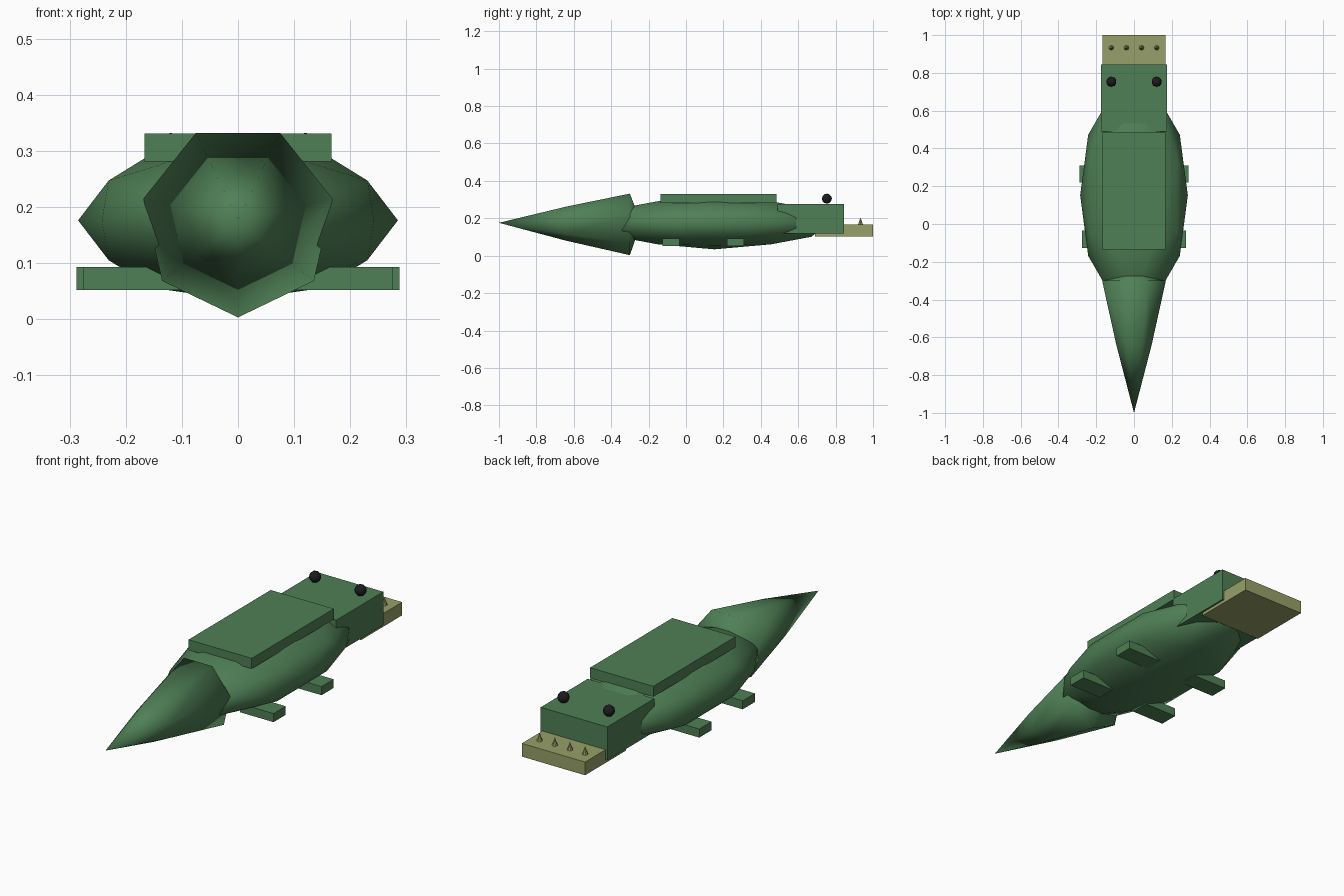
import bpy, bmesh, math
from itertools import product
from mathutils import Vector

cube = bpy.data.objects.get("Cube")
if cube:
    bpy.data.objects.remove(cube, do_unlink=True)


def make_material(name, rgb):
    mat = bpy.data.materials.new(name)
    mat.use_nodes = True
    colour = (*rgb, 1)
    mat.diffuse_color = colour
    bsdf = mat.node_tree.nodes["Principled BSDF"]
    bsdf.inputs["Base Color"].default_value = colour
    bsdf.inputs["Roughness"].default_value = 0.8
    return mat


GREEN = make_material("leaf green", (0.078, 0.215, 0.092))
OLIVE = make_material("pale olive", (0.31, 0.35, 0.14))
BLACK = make_material("black", (0.012, 0.011, 0.013))


def finish(bm, name, mat, smooth=False):
    bmesh.ops.recalc_face_normals(bm, faces=bm.faces)
    for f in bm.faces:
        f.smooth = smooth
    mesh = bpy.data.meshes.new(name)
    bm.to_mesh(mesh)
    bm.free()
    mesh.materials.append(mat)
    obj = bpy.data.objects.new(name, mesh)
    bpy.context.collection.objects.link(obj)
    return obj


def box(name, low, high, mat=GREEN):
    low, high = Vector(low), Vector(high)
    bm = bmesh.new()
    bmesh.ops.create_cube(bm, size=1)
    for v in bm.verts:
        v.co = (low + high) / 2 + v.co * (high - low)
    return finish(bm, name, mat)


# Body: faceted ball with its points on the axes, stretched long and low
phi = (1 + 5 ** 0.5) / 2
points = set()
for shape in ((1, 0, 0), (phi, 1, 0), (phi, phi * phi, 1)):
    for signs in product((1, -1), repeat=3):
        p = [a * s for a, s in zip(shape, signs)]
        for turn in range(3):
            points.add(tuple(p[turn:] + p[:turn]))
bm = bmesh.new()
for p in points:
    n = Vector(p).normalized()
    bm.verts.new((n.x * 0.285, 0.152 + n.y * 0.61, 0.176 + n.z * 0.142))
bmesh.ops.remove_doubles(bm, verts=bm.verts, dist=0.0005)
bmesh.ops.convex_hull(bm, input=bm.verts)
finish(bm, "body", GREEN, smooth=True)

# Tail: seven-sided spike with a slightly domed base
SIDES = 7
bm = bmesh.new()
tip = bm.verts.new((0, -1.0, 0.176))
base = bm.verts.new((0, -0.24, 0.176))
rings = []
for y, radius in ((-0.64, 0.096), (-0.30, 0.173)):
    angles = [-math.pi / 2 + math.tau * i / SIDES for i in range(SIDES)]
    rings.append([bm.verts.new((radius * math.cos(a), y, 0.176 + radius * math.sin(a)))
                  for a in angles])
mid, rim = rings
for i in range(SIDES):
    j = (i + 1) % SIDES
    bm.faces.new((tip, mid[i], mid[j]))
    bm.faces.new((mid[i], rim[i], rim[j], mid[j]))
    bm.faces.new((rim[i], base, rim[j]))
finish(bm, "tail", GREEN, smooth=True)

# Back plate, head and lower jaw
box("back_plate", (-0.167, -0.135, 0.281), (0.167, 0.485, 0.331))
box("head", (-0.176, 0.49, 0.118), (0.176, 0.845, 0.277))
box("lower_jaw", (-0.167, 0.69, 0.103), (0.167, 1.0, 0.166), OLIVE)

# Feet and eyes on both sides
for side, sx in (("left", 1), ("right", -1)):
    for part, y, reach in (("front", 0.265, 0.288), ("rear", -0.08, 0.276)):
        x0, x1 = sorted((sx * 0.1, sx * reach))
        box(f"{part}_foot_{side}", (x0, y - 0.046, 0.052), (x1, y + 0.046, 0.093))
    bm = bmesh.new()
    bmesh.ops.create_icosphere(bm, subdivisions=2, radius=0.027)
    bmesh.ops.translate(bm, verts=bm.verts, vec=(sx * 0.12, 0.753, 0.305))
    finish(bm, f"eye_{side}", BLACK, smooth=True)

# Row of teeth on the jaw
for i in range(4):
    bm = bmesh.new()
    bmesh.ops.create_cone(bm, cap_ends=True, segments=8, radius1=0.014,
                          radius2=0, depth=0.04)
    bmesh.ops.translate(bm, verts=bm.verts, vec=(-0.12 + 0.08 * i, 0.933, 0.184))
    finish(bm, f"tooth_{i + 1}", OLIVE)
